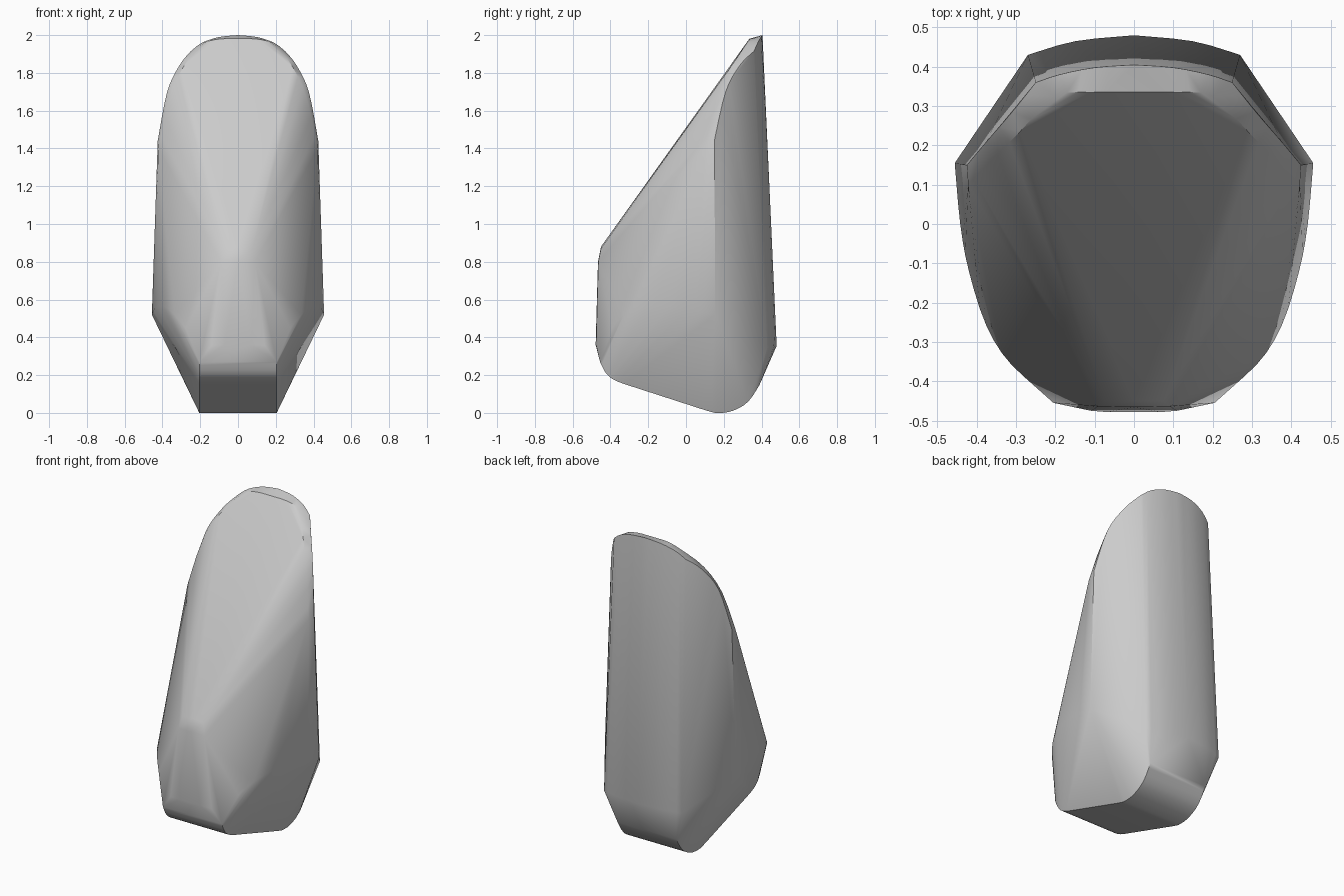
import bpy
import bmesh
import math

cube = bpy.data.objects.get("Cube")
if cube:
    bpy.data.objects.remove(cube, do_unlink=True)

material = bpy.data.materials.new("plain grey")
material.use_nodes = True
GREY = (0.6, 0.6, 0.6, 1)
material.diffuse_color = GREY
material.node_tree.nodes["Principled BSDF"].inputs["Base Color"].default_value = GREY


def spline(points, steps):
    """Smooth path through a few (x, y, z) points."""
    ends = [points[0]] + points + [points[-1]]
    path = [points[0]]
    for a, b, c, d in zip(ends, ends[1:], ends[2:], ends[3:]):
        for i in range(1, steps + 1):
            t = i / steps
            path.append(tuple(
                q + 0.5 * t * (r - p + t * (2 * p - 5 * q + 4 * r - s + t * (3 * (q - r) + s - p)))
                for p, q, r, s in zip(a, b, c, d)))
    return path


# Rounded sole, constant width from front to back
sole = [(0.205, y, z) for _, y, z in spline(
    [(0, -0.455, 0.27), (0, -0.42, 0.205), (0, -0.36, 0.165), (0, -0.22, 0.12),
     (0, 0.09, 0.018), (0, 0.17, 0), (0, 0.25, 0.012), (0, 0.33, 0.06),
     (0, 0.39, 0.15)], 3)]

# Back wall: bottom and top edges of the curved panel
back_foot = spline([(0, 0.48, 0.355), (0.15, 0.465, 0.352), (0.27, 0.43, 0.345)], 3)
back_top = spline([(0, 0.405, 2.0), (0.1, 0.398, 1.99), (0.19, 0.38, 1.96), (0.25, 0.36, 1.915)], 3)
back_side = spline([(0.25, 0.36, 1.915), (0.31, 0.285, 1.84), (0.375, 0.21, 1.70), (0.425, 0.15, 1.44)], 4)

# Widest line around the lower body, wrapping to the nose
waist = spline(
    [(0.456, 0.155, 0.52), (0.442, 0, 0.55), (0.42, -0.12, 0.565), (0.375, -0.26, 0.555),
     (0.31, -0.36, 0.49), (0.205, -0.442, 0.36), (0.11, -0.475, 0.36), (0, -0.478, 0.36)], 3)

# Top of the nose and the rim of the sloping front face
nose = [(0, -0.466, 0.8), (0.09, -0.464, 0.8), (0.075, -0.45, 0.87), (0, -0.45, 0.88)]
rim = spline([(0, 0.335, 1.98), (0.11, 0.335, 1.978), (0.2, 0.325, 1.945),
              (0.29, 0.235, 1.83), (0.365, 0.16, 1.66), (0.422, 0.10, 1.40)], 3)

# Body: the skin stretched over the mirrored guide lines
bm = bmesh.new()
for x, y, z in sole + back_foot + back_top + back_side + waist + nose + rim:
    for side in ((1, -1) if x > 0.001 else (1,)):
        bm.verts.new((side * x, y, z))
bmesh.ops.remove_doubles(bm, verts=bm.verts, dist=0.002)
hull = bmesh.ops.convex_hull(bm, input=bm.verts)
loose = {e for e in hull["geom_interior"] + hull["geom_unused"] if isinstance(e, bmesh.types.BMVert)}
bmesh.ops.delete(bm, geom=[v for v in loose if v.is_valid], context="VERTS")
bmesh.ops.dissolve_limit(bm, angle_limit=math.radians(0.5), verts=bm.verts, edges=bm.edges)
bmesh.ops.recalc_face_normals(bm, faces=bm.faces)

mesh = bpy.data.meshes.new("body")
bm.to_mesh(mesh)
bm.free()
mesh.materials.append(material)
body = bpy.data.objects.new("body", mesh)
bpy.context.collection.objects.link(body)
bpy.ops.object.select_all(action="DESELECT")
body.select_set(True)
bpy.context.view_layer.objects.active = body
bpy.ops.object.shade_smooth_by_angle(angle=math.radians(32))
